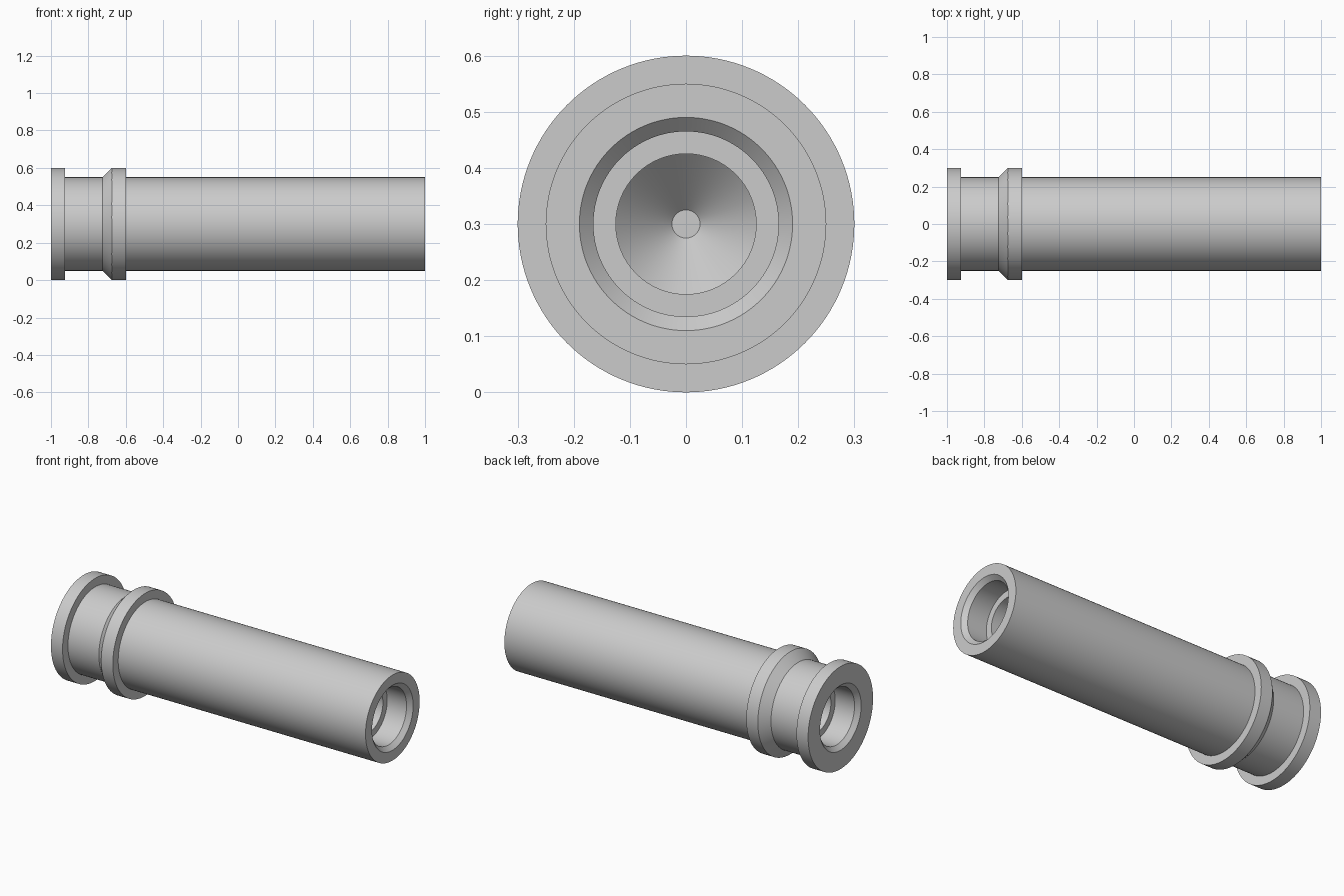
import bpy, bmesh, math

cube = bpy.data.objects.get("Cube")
if cube:
    bpy.data.objects.remove(cube, do_unlink=True)

AXIS_Z = 0.3
SEGMENTS = 128

grey = bpy.data.materials.new("light_grey")
grey.use_nodes = True
colour = (0.6, 0.6, 0.6, 1)
grey.diffuse_color = colour
grey.node_tree.nodes["Principled BSDF"].inputs["Base Color"].default_value = colour


def lathe(name, profile):
    """Turn a list of (x, radius) points around the x axis."""
    bm = bmesh.new()
    verts = [bm.verts.new((x, 0, r)) for x, r in profile]
    edges = [bm.edges.new(pair) for pair in zip(verts, verts[1:])]
    bmesh.ops.spin(bm, geom=verts + edges, cent=(0, 0, 0), axis=(1, 0, 0),
                   angle=math.tau, steps=SEGMENTS)
    bmesh.ops.remove_doubles(bm, verts=bm.verts, dist=1e-5)
    bmesh.ops.recalc_face_normals(bm, faces=bm.faces)
    mesh = bpy.data.meshes.new(name)
    bm.to_mesh(mesh)
    bm.free()
    mesh.materials.append(grey)
    obj = bpy.data.objects.new(name, mesh)
    obj.location.z = AXIS_Z
    bpy.context.collection.objects.link(obj)
    bpy.ops.object.select_all(action='DESELECT')
    obj.select_set(True)
    bpy.context.view_layer.objects.active = obj
    bpy.ops.object.shade_smooth_by_angle(angle=math.radians(30))
    return obj


def bore(end, floor):
    """Stepped blind hole from the rim inwards, ending in a blunt cone."""
    d = math.copysign(1, end)
    return [(end, 0.19), (end - d * 0.025, 0.165),      # chamfered mouth
            (end - d * 0.15, 0.165), (end - d * 0.15, 0.125),  # counterbore
            (floor + d * 0.1, 0.125), (floor, 0.025), (floor, 0)]


# Outer wall: end flange, neck, bevelled collar, long barrel
outer = [(-1, 0.3), (-0.925, 0.3), (-0.925, 0.25), (-0.725, 0.25),
         (-0.675, 0.3), (-0.6, 0.3), (-0.6, 0.25), (1, 0.25)]

# Whole turned sleeve, with a blind bore at each end
lathe("flanged_sleeve", bore(-1, -0.05)[::-1] + outer + bore(1, 0.05))
